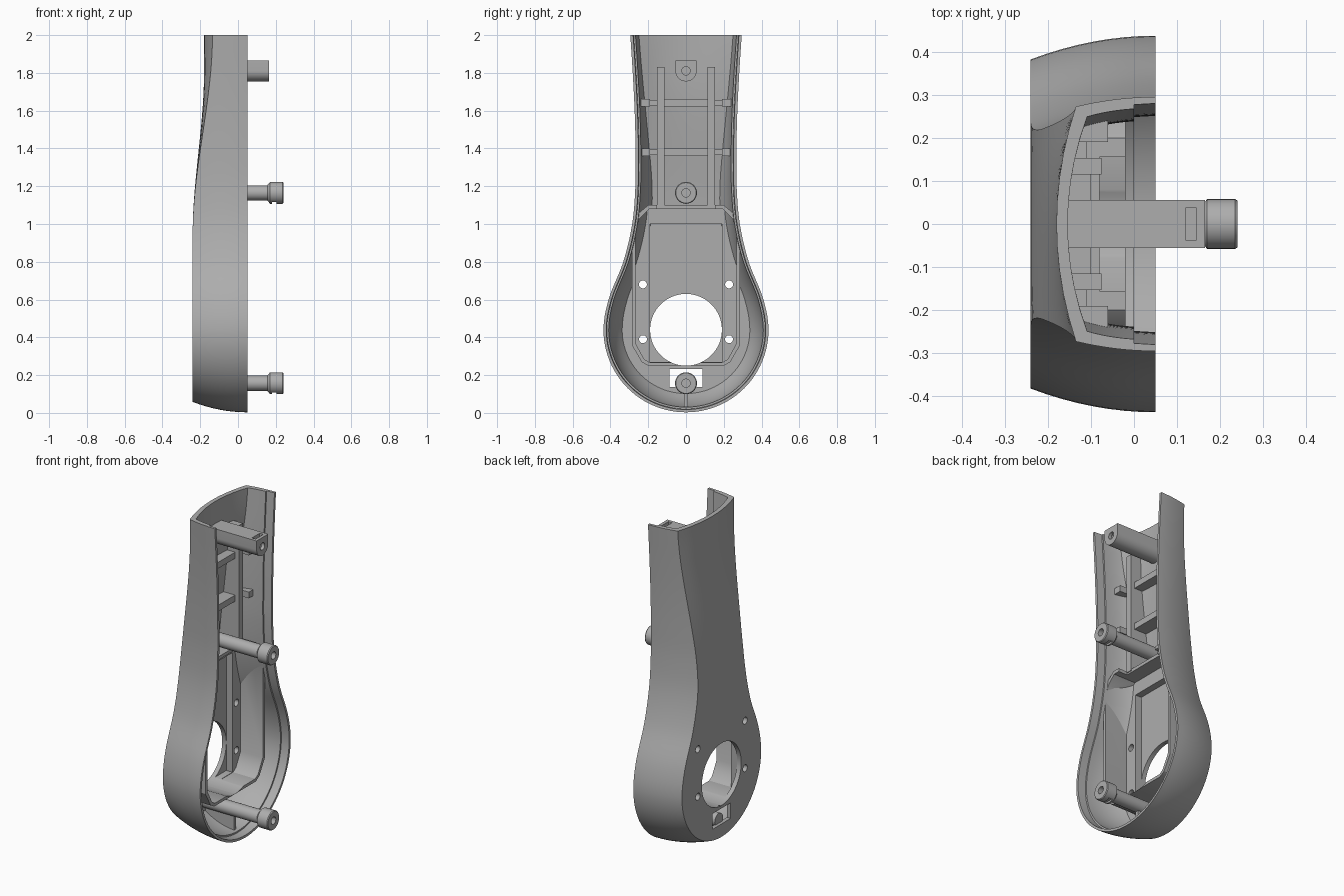
import bpy, bmesh, math

cube = bpy.data.objects.get("Cube")
if cube:
    bpy.data.objects.remove(cube, do_unlink=True)

grey = bpy.data.materials.new("warm_grey_plastic")
grey.use_nodes = True
colour = (0.42, 0.42, 0.42, 1)
grey.diffuse_color = colour
grey.node_tree.nodes["Principled BSDF"].inputs["Base Color"].default_value = colour

FRONT, BACK, R = 0.05, -0.24, 0.437


def make(name, rings, cap_start=True, cap_end=True):
    """Skin closed rings of equal length into a solid."""
    bm = bmesh.new()
    rows = [[bm.verts.new(p) for p in ring] for ring in rings]
    n = len(rows[0])
    for a, b in zip(rows, rows[1:]):
        for i in range(n):
            j = (i + 1) % n
            bm.faces.new((a[i], a[j], b[j], b[i]))
    if cap_start:
        bm.faces.new(rows[0])
    if cap_end:
        bm.faces.new(rows[-1])
    bmesh.ops.remove_doubles(bm, verts=bm.verts, dist=1e-5)
    bmesh.ops.recalc_face_normals(bm, faces=bm.faces)
    mesh = bpy.data.meshes.new(name)
    bm.to_mesh(mesh)
    bm.free()
    obj = bpy.data.objects.new(name, mesh)
    bpy.context.collection.objects.link(obj)
    mesh.materials.append(grey)
    return obj


def prism(name, pts, x0, x1):
    return make(name, [[(x, y, z) for y, z in pts] for x in (x0, x1)])


def rect(y0, y1, z0, z1):
    return [(y0, z0), (y1, z0), (y1, z1), (y0, z1)]


def circle(y, z, r, n=48):
    return [(y + r * math.cos(2 * math.pi * i / n), z + r * math.sin(2 * math.pi * i / n)) for i in range(n)]


def activate(obj):
    bpy.ops.object.select_all(action='DESELECT')
    obj.select_set(True)
    bpy.context.view_layer.objects.active = obj


def boolean(obj, tools, op='DIFFERENCE'):
    activate(obj)
    for tool in tools:
        mod = obj.modifiers.new("cut", 'BOOLEAN')
        mod.object, mod.operation, mod.solver = tool, op, 'EXACT'
        bpy.ops.object.modifier_apply(modifier=mod.name)


def remove(tools):
    for tool in tools:
        bpy.data.objects.remove(tool, do_unlink=True)


def smoothstep(a, b, v):
    t = min(1, max(0, (v - a) / (b - a)))
    return t * t * (3 - 2 * t)


# Half outline of the body: round bottom, waisted neck
widths = [(0.44, 0.437), (0.6, 0.41), (0.8, 0.332), (1.0, 0.285), (1.2, 0.268),
          (1.4, 0.267), (1.6, 0.272), (1.8, 0.282), (2.0, 0.295)]


def half_width(z):
    k = max(i for i in range(len(widths) - 1) if z >= widths[i][0] - 1e-6)

    def slope(i):
        if i == 0:
            return 0
        a, b = widths[i - 1], widths[min(i + 1, len(widths) - 1)]
        return (b[1] - a[1]) / (b[0] - a[0])
    (za, wa), (zb, wb) = widths[k], widths[k + 1]
    h = zb - za
    t = (z - za) / h
    s = t * t * (3 - 2 * t)
    return wa + (wb - wa) * s + h * (t * (1 - t) ** 2 * slope(k) - t * t * (1 - t) * slope(k + 1))


outline = []  # (width, height, inward normal)
for i in range(25):
    a = i / 24 * math.pi / 2
    outline.append((R * math.sin(a), 0.44 - R * math.cos(a), -math.sin(a), math.cos(a)))
for i in range(1, 41):
    z = 0.44 + 1.56 * i / 40
    outline.append((half_width(z), z, -1, 0))


def section(row, wall, front=FRONT):
    """Half-wall points from front to back, then across the back, then mirrored."""
    w, z, ny, nz = row
    edge = BACK + 0.105 * smoothstep(0.95, 2.0, z) + wall
    mid = BACK + 0.06 * smoothstep(0.95, 1.8, z) + wall
    side = []
    for i in range(9):
        x = front + (edge - front) * i / 8
        s = (FRONT - x) / (FRONT - BACK)
        inset = 0.055 * s ** 2 + wall + (0.04 * s ** 4 if wall > 0.015 else 0)
        side.append((x, w + ny * inset, z + nz * inset))
    y, zb = side[-1][1:]
    back = [(mid + (edge - mid) * u * u, y * u, zb) for u in (k / 5 for k in range(4, -5, -1))]
    return side + back + [(x, -y, z) for x, y, z in reversed(side)]


def shell_ring(row):
    w, z, ny, nz = row
    lip = [(x, w + ny * d, z + nz * d) for x, d in ((FRONT, 0.015), (0, 0.018))]
    inner = lip + section(row, 0.026, 0.0) + [(x, -y, z) for x, y, z in reversed(lip)]
    return section(row, 0) + inner[::-1]


shell = make("shell", [shell_ring(r) for r in outline], cap_start=False)
core = make("core_helper", [section(r, 0.01) for r in outline], cap_start=False)
core.hide_render = True

# Mounting tray with raised rim and rectangular pocket
def mirrored(half):
    return half + [(-y, z) for y, z in reversed(half)]


tray = prism("mounting_tray", mirrored([(0.2, 0.25), (0.235, 0.27), (0.287, 0.36), (0.287, 0.98),
                                       (0.26, 1.05), (0.2, 1.1)]), -0.23, -0.02)
saddle = [(y, z) for y, z in rect(-0.155, 0.155, 1.06, 1.15)]
cutters = [
    prism("rim_cut", mirrored([(0.195, 0.268), (0.222, 0.285), (0.268, 0.37), (0.268, 0.97),
                               (0.245, 1.03), (0.195, 1.08)]), -0.17, 0.1),
    prism("pocket_cut", rect(-0.19, 0.19, 0.27, 1.0), -0.212, 0.1),
    prism("saddle_cut", saddle, -0.08, 0.1)]
boolean(tray, [core], 'INTERSECT')
boolean(tray, cutters)
remove(cutters)

# Openings through the back
cutters = [prism("port_cut", circle(0, 0.44, 0.19, 64), -0.4, 0.1)]
for y in (-0.228, 0.228):
    for z in (0.39, 0.68):
        cutters.append(prism("screw_cut", circle(y, z, 0.021, 24), -0.4, 0.1))
boolean(tray, cutters)
cutters.append(prism("slot_cut", rect(-0.088, 0.088, 0.137, 0.232), -0.4, -0.1))
boolean(shell, cutters)
remove(cutters)

# Stiffening ribs, trimmed to the inside of the body
ribs = []
for side, s in (("left", 1), ("right", -1)):
    def rib(name, y0, y1, z0, z1, x1):
        y0, y1 = sorted((s * y0, s * y1))
        ribs.append(prism(side + name, rect(y0, y1, z0, z1), -0.3, x1))
    rib("_upright_rib", 0.115, 0.153, 1.09, 1.83, -0.075)
    for z in (1.38, 1.642):
        rib("_shelf_rib", 0.19, 0.35, z - 0.019, z + 0.019, -0.06)
        rib("_shelf_link", 0.15, 0.195, z - 0.014, z + 0.014, -0.11)
for z in (1.38, 1.642):
    ribs.append(prism("cross_rib", rect(-0.12, 0.12, z - 0.019, z + 0.019), -0.3, -0.1))
ribs.append(prism("lower_post_rib", rect(-0.01, 0.01, 0.0, 0.125), -0.3, -0.02))
for r in ribs:
    boolean(r, [core], 'INTERSECT')
remove([core])

# Screw posts with stepped heads and blind holes
posts = []
for name, z in (("lower_post", 0.157), ("middle_post", 1.165)):
    profile = [(-0.222, 0.04), (0.155, 0.04), (0.17, 0.058), (0.235, 0.058), (0.24, 0.054),
               (0.24, 0.022), (0.1, 0.022)]
    post = make(name, [[(x, y, h) for y, h in circle(0, z, r, 32)] for x, r in profile])
    notch = prism("notch", rect(-0.03, 0.03, z - 0.08, z - 0.046), 0.18, 0.205)
    boolean(post, [notch])
    remove([notch])
    posts.append(post)

# Upper post: flat on top, round below
arc = [(0.056 * math.cos(a), 1.811 + 0.056 * math.sin(a))
       for a in (math.pi + math.pi * i / 20 for i in range(21))]
upper = prism("upper_post", arc + [(0.056, 1.865), (-0.056, 1.865)], -0.168, 0.165)
cutters = [prism("bore", circle(0, 1.811, 0.022, 24), 0.02, 0.3),
           prism("nut_slot", rect(-0.037, 0.037, 1.775, 1.9), 0.12, 0.145)]
boolean(upper, cutters)
remove(cutters)
posts.append(upper)

for obj in [shell, tray] + ribs + posts:
    activate(obj)
    bpy.ops.object.shade_smooth_by_angle(angle=math.radians(30))
